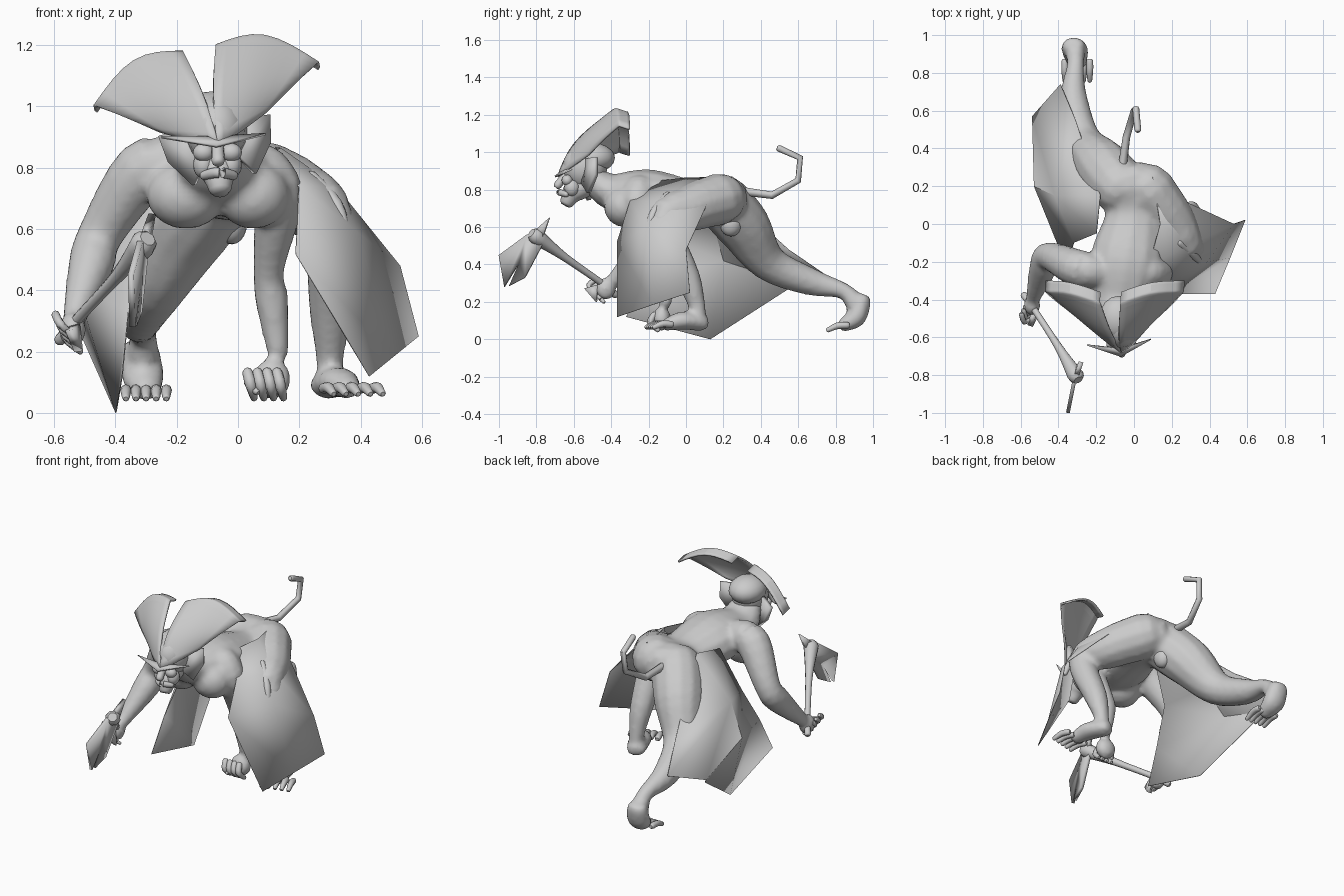
import bpy, bmesh, math
from mathutils import Vector, Matrix

if "Cube" in bpy.data.objects:
    bpy.data.objects.remove(bpy.data.objects["Cube"], do_unlink=True)

grey = bpy.data.materials.new("plain_grey")
grey.use_nodes = True
COLOUR = (0.6, 0.6, 0.6, 1)
grey.diffuse_color = COLOUR
grey.node_tree.nodes["Principled BSDF"].inputs["Base Color"].default_value = COLOUR


def finish(name, bm, angle=50):
    """Turn a bmesh into a named, shaded object."""
    bmesh.ops.recalc_face_normals(bm, faces=bm.faces)
    mesh = bpy.data.meshes.new(name)
    bm.to_mesh(mesh)
    bm.free()
    mesh.materials.append(grey)
    obj = bpy.data.objects.new(name, mesh)
    bpy.context.collection.objects.link(obj)
    bpy.ops.object.select_all(action="DESELECT")
    obj.select_set(True)
    bpy.context.view_layer.objects.active = obj
    bpy.ops.object.shade_smooth_by_angle(angle=math.radians(angle))
    return obj


def catmull(a, b, c, d, t):
    """Smooth curve between b and c."""
    return 0.5 * (2 * b + (c - a) * t + (2 * a - 5 * b + 4 * c - d) * t**2 + (3 * b - a - 3 * c + d) * t**3)


def tube(name, *points, wide=1, steps=4, sides=12):
    """Round-ended tube through (x, y, z, radius) points; wide stretches it sideways."""
    knots = [Vector(p) for p in (points[0], *points, points[-1])]
    path = [catmull(*knots[i:i + 4], s / steps) for i in range(len(points) - 1) for s in range(steps)]
    path.append(knots[-1])
    centres, radii = [p.xyz for p in path], [p.w for p in path]
    # rounded ends
    first = (centres[0] - centres[1]).normalized() * radii[0]
    last = (centres[-1] - centres[-2]).normalized() * radii[-1]
    for reach in (0.5, 0.8):
        shrink = math.sqrt(1 - reach * reach)
        centres = [path[0].xyz + first * reach] + centres + [path[-1].xyz + last * reach]
        radii = [path[0].w * shrink] + radii + [path[-1].w * shrink]
    bm = bmesh.new()
    rings = []
    turns = [math.tau * k / sides for k in range(sides)]
    for i, (centre, radius) in enumerate(zip(centres, radii)):
        ahead = (centres[min(i + 1, len(centres) - 1)] - centres[max(i - 1, 0)]).normalized()
        side = (Vector((1, 0, 0)) - ahead * ahead.x).normalized()
        up = ahead.cross(side)
        rings.append([bm.verts.new(centre + radius * (side * wide * math.cos(a) + up * math.sin(a)))
                      for a in turns])
    for lower, upper in zip(rings, rings[1:]):
        for k in range(sides):
            n = (k + 1) % sides
            bm.faces.new((lower[k], lower[n], upper[n], upper[k]))
    bm.faces.new(rings[0])
    bm.faces.new(rings[-1])
    return finish(name, bm)


def ball(name, centre, size):
    bm = bmesh.new()
    bmesh.ops.create_uvsphere(bm, u_segments=16, v_segments=10, radius=1)
    bmesh.ops.scale(bm, vec=size, verts=bm.verts)
    bmesh.ops.translate(bm, vec=centre, verts=bm.verts)
    return finish(name, bm)


def sheet(name, *rows, thick=0.004, smooth=0):
    """Thin patch spanned by rows of points."""
    bm = bmesh.new()
    grid = [[bm.verts.new(p) for p in row] for row in rows]
    for a, b in zip(grid, grid[1:]):
        for k in range(len(a) - 1):
            bm.faces.new((a[k], a[k + 1], b[k + 1], b[k]))
    obj = finish(name, bm, 40)
    if smooth:
        rounding = obj.modifiers.new("rounding", "SUBSURF")
        rounding.levels = rounding.render_levels = smooth
        rounding.boundary_smooth = "PRESERVE_CORNERS"
    obj.modifiers.new("thickness", "SOLIDIFY").thickness = thick


def plate(name, outline, thick):
    """Flat piece of even thickness."""
    bm = bmesh.new()
    bm.faces.new([bm.verts.new(p) for p in outline])
    solid = finish(name, bm, 30).modifiers.new("thickness", "SOLIDIFY")
    solid.thickness, solid.offset = thick, 0


def digit_row(name, start, tip, spread, count, radius, arch):
    """Row of fingers or toes, bent outward by arch and stepped along spread."""
    for k in range(count):
        shift = Vector(spread) * (k - (count - 1) / 2)
        a, b = Vector(start) + shift, Vector(tip) + shift
        bend = (a + b) / 2 + Vector(arch)
        tube(f"{name}_{k + 1}", (*a, radius), (*bend, radius), (*b, radius * 0.7), steps=3, sides=8)


# Torso
torso = tube("body", (-.03, .2, .75, .13), (0, .05, .74, .11), (-.04, -.2, .77, .14),
             (-.07, -.4, .79, .1), (-.07, -.5, .86, .07), wide=1.4)
chest_right = ball("right_chest", (-.17, -.33, .71), (.13, .11, .11))
chest_left = ball("left_chest", (.05, -.33, .71), (.12, .11, .11))

# Arms and palms
arm_right = tube("right_arm", (-.2, -.25, .81, .09), (-.31, -.23, .79, .1), (-.45, -.17, .58, .075),
                 (-.48, -.23, .48, .075), (-.54, -.41, .29, .035))
arm_left = tube("left_arm", (.08, -.25, .79, .09), (.13, -.25, .7, .085), (.1, -.15, .47, .052),
                (.11, -.12, .37, .055), (.13, -.11, .2, .036))
palm_right = ball("right_palm", (-.54, -.43, .27), (.045, .055, .06))
palm_left = ball("left_palm", (.11, -.13, .11), (.065, .05, .065))

# Legs and feet
leg_right = tube("right_leg", (-.08, .2, .73, .15), (-.17, .31, .6, .145), (-.27, .44, .41, .1),
                 (-.32, .66, .31, .075), (-.31, .84, .26, .045), (-.31, .9, .2, .055))
leg_left = tube("left_leg", (.08, .18, .75, .14), (.2, .02, .7, .125), (.29, -.12, .63, .09),
                (.3, .01, .33, .068), (.3, .06, .17, .045), (.3, .06, .1, .05))
foot_right = tube("right_foot", (-.32, .94, .2, .05), (-.31, .91, .12, .055), (-.3, .85, .08, .04), wide=1.3)
foot_left = tube("left_foot", (.29, .08, .09, .045), (.33, -.02, .1, .05), (.36, -.1, .08, .035), wide=1.3)

# Fuse the body into one skin
bpy.ops.object.select_all(action="DESELECT")
for part in (torso, chest_right, chest_left, arm_right, arm_left, palm_right, palm_left,
             leg_right, leg_left, foot_right, foot_left):
    part.select_set(True)
bpy.context.view_layer.objects.active = torso
bpy.ops.object.join()
remesh = torso.modifiers.new("fuse", "REMESH")
remesh.mode, remesh.voxel_size, remesh.use_smooth_shade = "VOXEL", 0.016, True
relax = torso.modifiers.new("relax", "SMOOTH")
relax.factor, relax.iterations = 0.5, 4

# Fingers and toes
digit_row("right_finger", (-.58, -.45, .29), (-.53, -.47, .23), (.01, .02, -.02), 4, .014, (-.01, -.03, 0))
digit_row("left_finger", (.08, -.17, .13), (.1, -.15, .05), (.032, 0, 0), 4, .018, (0, -.03, 0))
digit_row("left_thumb", (.07, -.14, .12), (.06, -.19, .07), (0, 0, 0), 1, .016, (-.03, 0, 0))
digit_row("right_toe", (-.3, .86, .075), (-.3, .76, .05), (.033, 0, 0), 5, .018, (0, 0, .01))
digit_row("left_toe", (.36, -.1, .08), (.39, -.19, .065), (.04, .01, 0), 5, .018, (0, 0, .01))

# Tail with angular bends
tube("tail", (-.07, .24, .8, .024), (-.04, .46, .77, .02), (0, .6, .85, .018),
     (.01, .61, .97, .018), (.02, .5, 1.02, .018), steps=1, sides=8)
ball("loincloth_knot", (-.02, .24, .62), (.05, .06, .07))

# Head and face
ball("skull", (-.07, -.54, .92), (.1, .12, .12))
tube("jaw", (-.07, -.53, .83, .065), (-.065, -.6, .79, .06), (-.06, -.63, .745, .042))
tube("nose", (-.067, -.65, .87, .02), (-.065, -.685, .825, .022))
tube("upper_lip", (-.11, -.64, .775, .015), (-.062, -.675, .785, .018), (-.015, -.64, .775, .015))

# Paired head pieces, mirrored about the tilted head axis
tilt = Matrix.Translation((-.07, 0, .9)) @ Matrix.Rotation(-.19, 4, "Y")
wing = (((0, -.69, -.03), (.08, -.63, 0), (.18, -.52, .05)),
        ((.015, -.62, .157), (.15, -.56, .15), (.28, -.45, .12)),
        ((.055, -.42, .3), (.22, -.36, .33), (.375, -.36, .18)))
lip = [(x, y + .06, z - .02) for x, y, z in wing[-1]]
ear = ((.07, -.54, .05), (.18, -.48, .04), (.165, -.48, -.05), (.1, -.52, -.14), (.06, -.55, -.08))
for side, sign in (("right", -1), ("left", 1)):
    place = tilt @ Matrix.Scale(sign, 4, (1, 0, 0))
    rows = [[place @ Vector(p) for p in row] for row in (*wing, wing[-1], lip)]
    sheet(f"{side}_hat_wing", *rows, thick=.012, smooth=2)
    plate(f"{side}_ear", [place @ Vector(p) for p in ear], .025)
    ball(f"{side}_eye", (-.067 + sign * .045, -.635, .85), (.035, .03, .03))
    ball(f"{side}_cheek", (-.067 + sign * .045, -.61, .81), (.035, .04, .045))
ball("hat_crown", (-.08, -.5, .97), (.105, .12, .08))
plate("hat_peak", [(-.25, -.64, .9), (-.07, -.7, .87), (.09, -.61, .91), (-.07, -.66, .9)], .01)

# Hanging cloths over both thighs
sheet("left_cloth", ((.08, -.22, .84), (.14, 0, .865), (.1, .25, .87)),
      ((.2, -.3, .74), (.32, -.1, .74), (.27, .12, .74)),
      ((.19, -.37, .52), (.39, -.2, .59), (.53, 0, .48)),
      ((.43, -.37, .12), (.51, -.18, .185), (.59, .02, .25)))
sheet("right_cloth", ((-.2, -.05, .8), (-.18, .15, .84), (-.31, .55, .48)),
      ((-.32, -.1, .55), (-.42, .15, .6), (-.39, .74, .35)),
      ((-.36, -.22, .33), (-.53, .2, .42), (-.54, .57, .3)),
      ((-.38, -.32, .12), (-.4, .13, 0), (-.52, .55, .27)))
tube("cloth_tie", (.24, -.1, .77, .02), (.32, -.17, .68, .022), (.355, -.21, .57, .015))

# Axe: flared handle, split blade, spike
tube("axe_handle", (-.58, -.38, .24, .02), (-.53, -.45, .3, .018), (-.4, -.65, .44, .022),
     (-.31, -.8, .55, .045), sides=8)
plate("axe_pommel", [(-.55, -.54, .27), (-.53, -.47, .29), (-.52, -.48, .2)], .03)
blade = ((-.77, .57), (-.85, .56), (-1, .45), (-.97, .28), (-.89, .41),
         (-.945, .285), (-.86, .33), (-.77, .5))
plate("axe_blade", [(-.15 + .2 * y, y, z) for y, z in blade], .02)
plate("axe_spike", [(-.31, -.82, .57), (-.28, -.73, .65), (-.3, -.77, .53)], .025)
